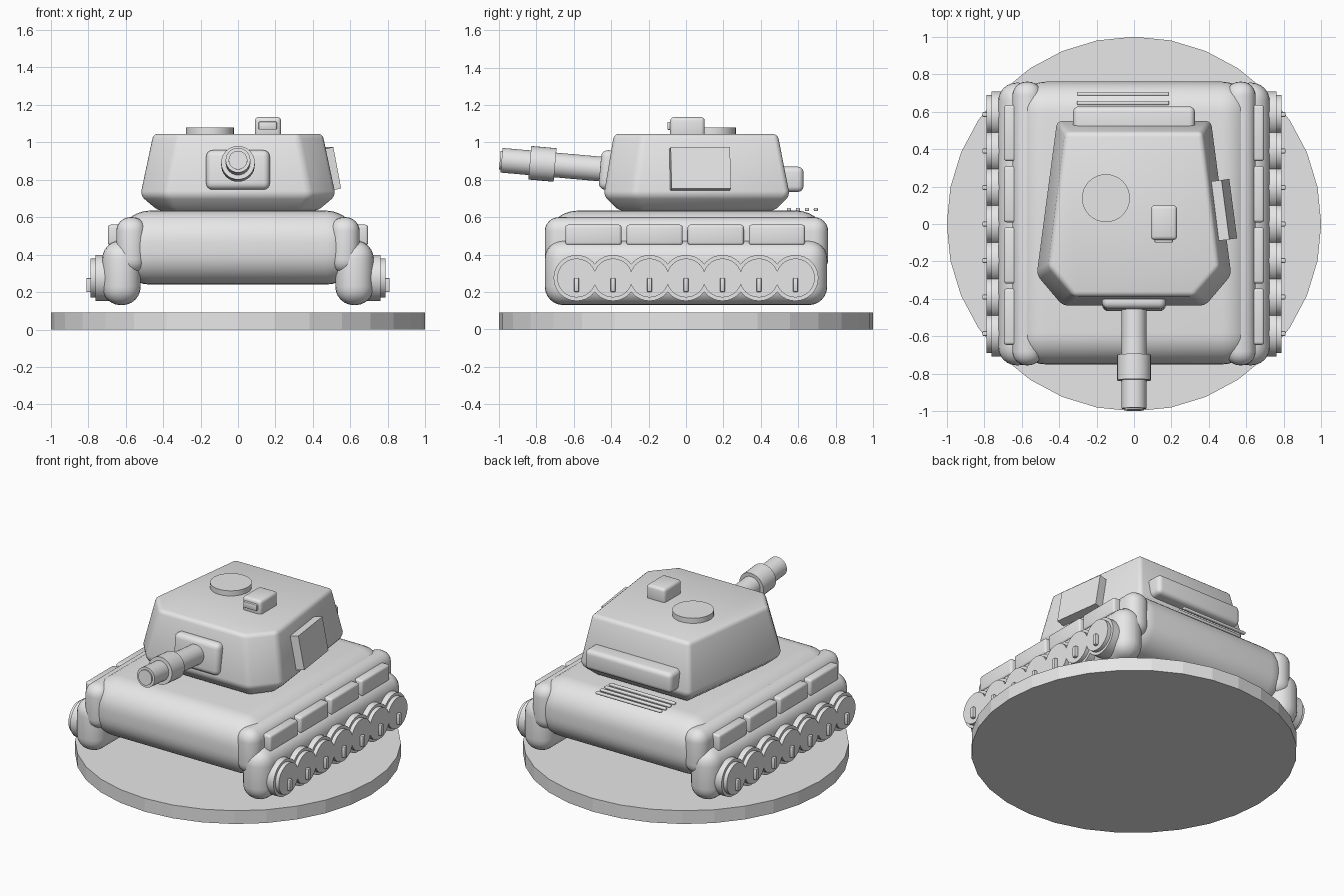
import bpy, bmesh, math
from mathutils import Vector

old = bpy.data.objects.get("Cube")
if old:
    bpy.data.objects.remove(old, do_unlink=True)

grey = bpy.data.materials.new("plain grey")
grey.use_nodes = True
grey.diffuse_color = (0.8, 0.8, 0.8, 1)
grey.node_tree.nodes["Principled BSDF"].inputs["Base Color"].default_value = (0.8, 0.8, 0.8, 1)


def finish(bm, name, bevel=0, segments=3, smooth=True):
    """Turn a bmesh into an object with optional rounded edges."""
    if bevel:
        bmesh.ops.bevel(bm, geom=bm.edges[:], offset=bevel, segments=segments,
                        profile=0.5, affect='EDGES', clamp_overlap=True)
    bmesh.ops.recalc_face_normals(bm, faces=bm.faces[:])
    mesh = bpy.data.meshes.new(name)
    bm.to_mesh(mesh)
    bm.free()
    mesh.materials.append(grey)
    obj = bpy.data.objects.new(name, mesh)
    bpy.context.collection.objects.link(obj)
    if smooth:
        bpy.ops.object.select_all(action='DESELECT')
        bpy.context.view_layer.objects.active = obj
        obj.select_set(True)
        bpy.ops.object.shade_smooth_by_angle(angle=math.radians(35))
    return obj


def box(name, x, y, z, bevel=0, segments=3):
    """Box from (min, max) ranges, with its origin at its centre."""
    bm = bmesh.new()
    bmesh.ops.create_cube(bm, size=1)
    bmesh.ops.scale(bm, vec=[b - a for a, b in (x, y, z)], verts=bm.verts[:])
    obj = finish(bm, name, bevel, segments)
    obj.location = [(a + b) / 2 for a, b in (x, y, z)]
    return obj


def cylinder(name, start, end, radius, sides=32, smooth=True):
    """Cylinder between two points."""
    start, end = Vector(start), Vector(end)
    bm = bmesh.new()
    bmesh.ops.create_cone(bm, cap_ends=True, segments=sides, radius1=radius,
                          radius2=radius, depth=(end - start).length)
    obj = finish(bm, name, smooth=smooth)
    obj.location = (start + end) / 2
    obj.rotation_mode = 'QUATERNION'
    obj.rotation_quaternion = (end - start).to_track_quat('Z', 'Y')
    return obj


def span(side, a, b):
    return tuple(sorted((side * a, side * b)))


# Round display base and rounded hull
cylinder("display_base", (0, 0, 0), (0, 0, 0.09), 1.0, smooth=False)
box("hull", (-0.64, 0.64), (-0.75, 0.76), (0.24, 0.635), 0.17, 8)

# Running gear on both sides
for side, label in ((1, "left"), (-1, "right")):
    box(label + "_fender", span(side, 0.49, 0.65), (-0.755, 0.76), (0.30, 0.60), 0.075, 6)
    box(label + "_track", span(side, 0.52, 0.725), (-0.755, 0.755), (0.13, 0.475), 0.098, 6)
    for i in range(4):
        y = -0.645 + i * 0.327
        box(f"{label}_skirt_box_{i + 1}", span(side, 0.60, 0.695), (y, y + 0.3),
            (0.45, 0.56), 0.015)
    for i in range(7):
        y = (i - 3) * 0.195
        cylinder(f"{label}_wheel_{i + 1}", (side * 0.66, y, 0.275), (side * 0.762, y, 0.275), 0.123)
        cylinder(f"{label}_wheel_disc_{i + 1}", (side * 0.75, y, 0.275), (side * 0.788, y, 0.275), 0.104)
        box(f"{label}_wheel_tab_{i + 1}", span(side, 0.77, 0.81),
            (y - 0.013, y + 0.013), (0.2, 0.275), 0.005, 2)

# Turret: three stacked six-sided outlines (half width and depth of each corner)
rings = [
    (0.635, ((0.34, -0.36), (0.43, -0.24), (0.34, 0.475))),
    (0.715, ((0.385, -0.44), (0.525, -0.275), (0.415, 0.555))),
    (1.045, ((0.32, -0.385), (0.455, -0.23), (0.365, 0.49))),
]
bm = bmesh.new()
loops = []
for z, half in rings:
    outline = list(half) + [(-x, y) for x, y in reversed(half)]
    loops.append([bm.verts.new((x, y, z)) for x, y in outline])
for low, high in zip(loops, loops[1:]):
    for i in range(6):
        j = (i + 1) % 6
        bm.faces.new((low[i], low[j], high[j], high[i]))
bm.faces.new(loops[0][::-1])
bm.faces.new(loops[-1])
finish(bm, "turret", 0.025, 3)

# Turret fittings
cylinder("hatch", (-0.15, 0.138, 1.02), (-0.15, 0.138, 1.08), 0.128)
box("periscope", (0.09, 0.23), (-0.085, 0.10), (1.02, 1.135), 0.02)
box("periscope_window", (0.11, 0.208), (-0.1, -0.07), (1.067, 1.11), 0.006, 2)
box("rear_stowage_bin", (-0.325, 0.325), (0.46, 0.628), (0.735, 0.87), 0.03, 4)
plate = box("side_plate", (0.445, 0.51), (-0.085, 0.235), (0.745, 0.97))
plate.rotation_euler = (0, -math.atan(0.19), math.atan(0.132))

# Gun: mantlet and raised barrel along one axis
mantlet = box("gun_mantlet", (-0.17, 0.17), (-0.46, -0.36), (0.745, 0.957), 0.035, 4)
mantlet.rotation_euler.x = math.radians(-5)


def on_axis(y):
    return (0, y, 0.857 - (y + 0.45) * 0.088)


for name, y0, y1, r in (("barrel", -0.38, -0.986, 0.066),
                        ("barrel_collar", -0.70, -0.835, 0.09),
                        ("muzzle_disc", -0.95, -0.995, 0.05)):
    cylinder(name, on_axis(y0), on_axis(y1), r)

# Engine vent bars on the rear deck
for i in range(4):
    y = 0.55 + i * 0.048
    box(f"vent_bar_{i + 1}", (-0.305, 0.187), (y - 0.011, y + 0.011), (0.632, 0.65), 0.007, 3)
